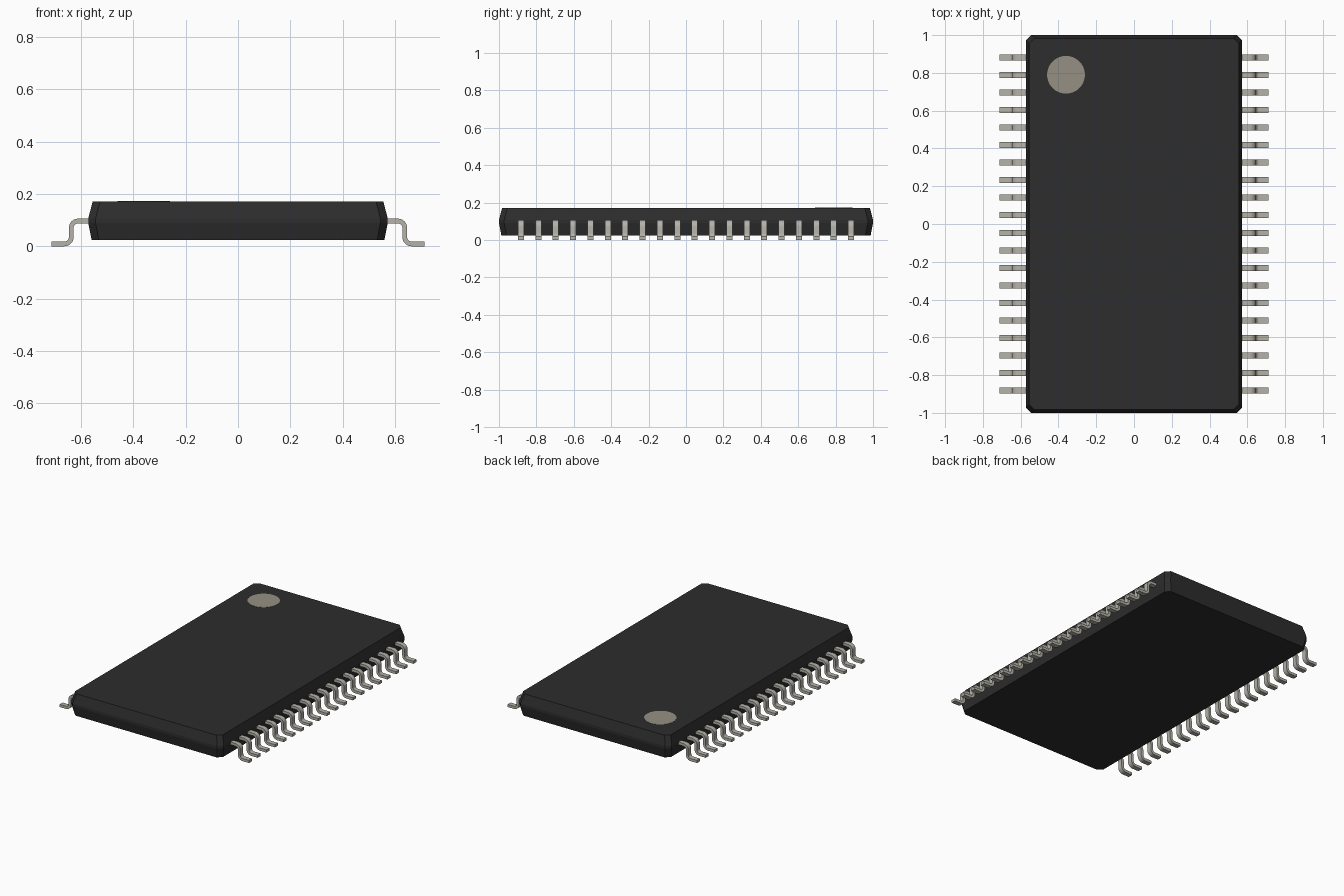
import bpy, bmesh
from math import sin, cos, pi, radians
from mathutils import Vector

cube = bpy.data.objects.get("Cube")
if cube:
    bpy.data.objects.remove(cube)


def material(name, color):
    m = bpy.data.materials.new(name)
    m.use_nodes = True
    m.diffuse_color = (*color, 1)
    bsdf = next(n for n in m.node_tree.nodes if n.type == 'BSDF_PRINCIPLED')
    bsdf.inputs["Base Color"].default_value = (*color, 1)
    return m


def make_object(name, bm, mat):
    bmesh.ops.recalc_face_normals(bm, faces=bm.faces)
    mesh = bpy.data.meshes.new(name)
    bm.to_mesh(mesh)
    bm.free()
    mesh.materials.append(mat)
    obj = bpy.data.objects.new(name, mesh)
    bpy.context.collection.objects.link(obj)
    return obj


black = material("black plastic", (0.026, 0.026, 0.026))
metal = material("tinned metal", (0.46, 0.45, 0.40))
mark = material("grey marker", (0.30, 0.28, 0.23))

# Package body: chamfered rectangles stacked and bridged, widest at the seam
bm = bmesh.new()
rings = []
for z, inset in ((0.024, 0.013), (0.09, 0.0), (0.107, 0.0), (0.172, 0.017)):
    hx, hy, c = 0.572 - inset, 1.0 - inset, 0.028
    corners = []
    for sx, sy in ((1, 1), (-1, 1), (-1, -1), (1, -1)):
        pair = [(sx * hx, sy * (hy - c), z), (sx * (hx - c), sy * hy, z)]
        corners += pair if sx * sy > 0 else pair[::-1]
    rings.append([bm.verts.new(p) for p in corners])
for low, high in zip(rings, rings[1:]):
    for i in range(len(low)):
        j = (i + 1) % len(low)
        bm.faces.new((low[i], low[j], high[j], high[i]))
bm.faces.new(rings[0])
bm.faces.new(rings[-1])
make_object("package_body", bm, black)

# Pin one marker: thin round plate on the top face
bm = bmesh.new()
bmesh.ops.create_cone(bm, cap_ends=True, segments=48, radius1=0.1, radius2=0.1, depth=0.004)
bmesh.ops.translate(bm, verts=bm.verts, vec=(-0.36, 0.79, 0.1715))
make_object("pin_one_marker", bm, mark)

# Gull-wing lead: centre line with two round bends, thickened and extruded
THICK, WIDTH, COUNT, PITCH, RADIUS, STEPS = 0.018, 0.032, 20, 0.0929, 0.026, 6
top_z, foot_z, shank_x = 0.097, 0.0095, 0.637
path = [Vector((0.55, top_z))]
for i in range(STEPS + 1):
    a = pi / 2 * (1 - i / STEPS)
    path.append(Vector((shank_x - RADIUS + RADIUS * cos(a), top_z - RADIUS + RADIUS * sin(a))))
for i in range(STEPS + 1):
    a = pi + pi / 2 * i / STEPS
    path.append(Vector((shank_x + RADIUS + RADIUS * cos(a), foot_z + RADIUS + RADIUS * sin(a))))
path.append(Vector((0.712, foot_z)))

bm = bmesh.new()
sections = []
for i, p in enumerate(path):
    t = (path[min(i + 1, len(path) - 1)] - path[max(i - 1, 0)]).normalized()
    if i in (0, 1, len(path) - 2, len(path) - 1):
        t = Vector((1, 0))
    n = Vector((-t.y, t.x)) * THICK / 2
    section = []
    for side, y in ((1, -1), (1, 1), (-1, 1), (-1, -1)):
        q = p + n * side
        section.append(bm.verts.new((q.x, y * WIDTH / 2 - PITCH * (COUNT - 1) / 2, q.y)))
    sections.append(section)
for a, b in zip(sections, sections[1:]):
    for i in range(4):
        j = (i + 1) % 4
        bm.faces.new((a[i], a[j], b[j], b[i]))
bm.faces.new(sections[0])
bm.faces.new(sections[-1])
leads = make_object("leads", bm, metal)

# Repeat the lead along each long side
row = leads.modifiers.new("row", 'ARRAY')
row.count = COUNT
row.use_relative_offset = False
row.use_constant_offset = True
row.constant_offset_displace = (0, PITCH, 0)
leads.modifiers.new("both_sides", 'MIRROR')

bpy.ops.object.select_all(action='DESELECT')
leads.select_set(True)
bpy.context.view_layer.objects.active = leads
bpy.ops.object.shade_smooth_by_angle(angle=radians(35))
